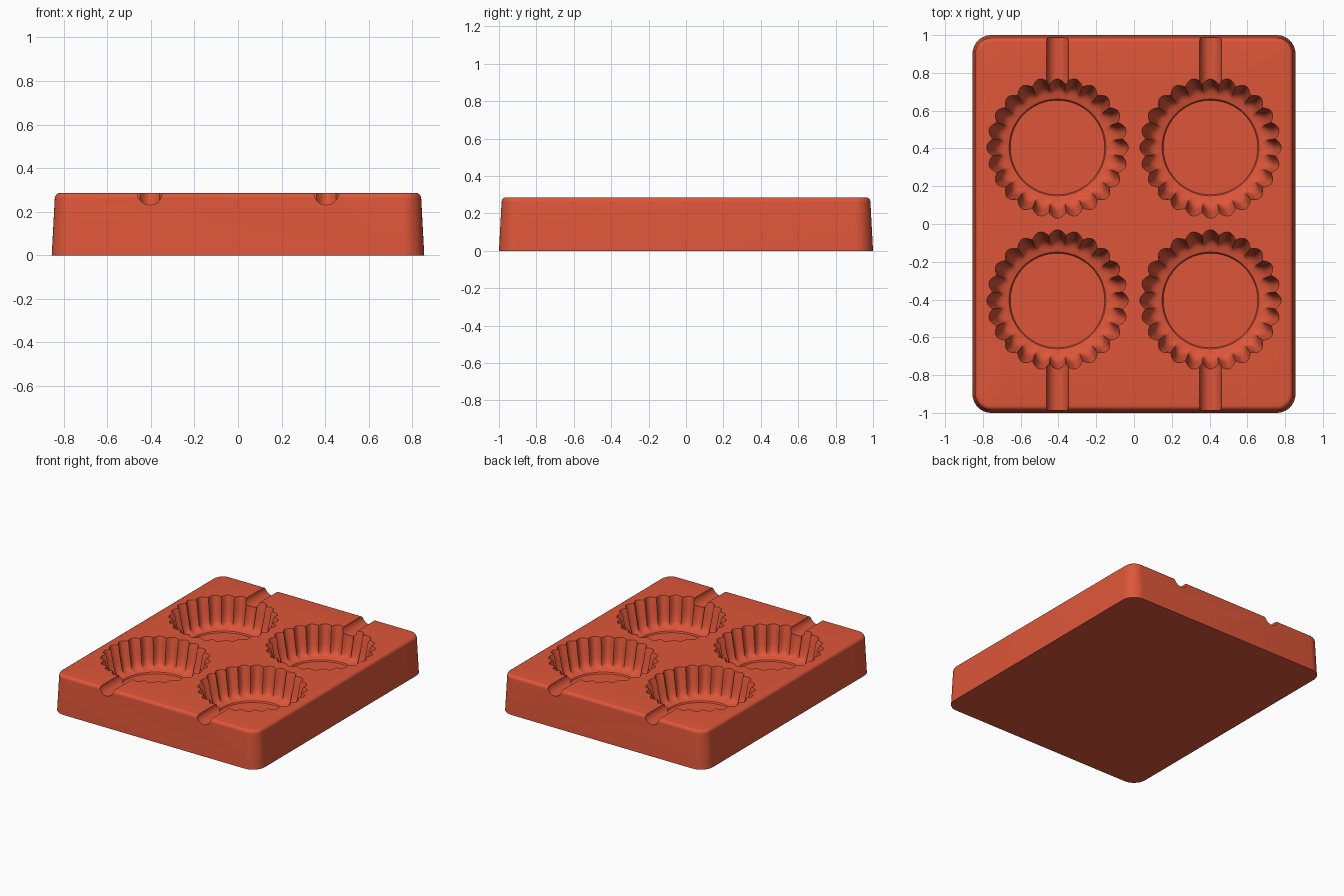
import bpy, bmesh
from math import pi, cos, sin, radians

cube = bpy.data.objects.get("Cube")
if cube:
    bpy.data.objects.remove(cube, do_unlink=True)

mat = bpy.data.materials.new("terracotta red")
mat.use_nodes = True
RED = (0.73, 0.093, 0.041, 1)
mat.diffuse_color = RED
mat.node_tree.nodes["Principled BSDF"].inputs["Base Color"].default_value = RED


def loft(name, rings):
    """Skin a stack of closed rings, bottom to top, and cap both ends."""
    bm = bmesh.new()
    loops = [[bm.verts.new(p) for p in ring] for ring in rings]
    n = len(loops[0])
    for a, b in zip(loops, loops[1:]):
        for i in range(n):
            j = (i + 1) % n
            bm.faces.new((a[i], a[j], b[j], b[i]))
    bm.faces.new(loops[0][::-1])
    bm.faces.new(loops[-1])
    bmesh.ops.recalc_face_normals(bm, faces=bm.faces)
    mesh = bpy.data.meshes.new(name)
    bm.to_mesh(mesh)
    bm.free()
    mesh.materials.append(mat)
    obj = bpy.data.objects.new(name, mesh)
    bpy.context.collection.objects.link(obj)
    return obj


def rounded_rect(hx, hy, r, z, steps=10):
    pts = []
    for q, (sx, sy) in enumerate(((1, 1), (-1, 1), (-1, -1), (1, -1))):
        for k in range(steps + 1):
            t = (q + k / steps) * pi / 2
            pts.append((sx * (hx - r) + r * cos(t), sy * (hy - r) + r * sin(t), z))
    return pts


def fluted_ring(cx, cy, r, depth, z, flutes=24, per=10):
    n = flutes * per
    pts = []
    for i in range(n):
        t = 2 * pi * i / n
        s = r - depth * (1 - abs(cos(flutes * t / 2)))
        pts.append((cx + s * cos(t), cy + s * sin(t), z))
    return pts


# Block: tapered sides and a rounded top edge
H, FILLET = 0.286, 0.025
rings = [rounded_rect(0.855, 1.0, 0.10, 0)]
for k in range(7):
    a = k / 6 * pi / 2
    inset = 0.014 + FILLET * (1 - cos(a))
    rings.append(rounded_rect(0.855 - inset, 1 - inset, 0.10 - inset,
                              H - FILLET + FILLET * sin(a)))
block = loft("baking_mould", rings)

# Cup profile: radius, flute depth, height
CUP = [(0.25, 0, 0.06), (0.256, 0, 0.07), (0.27, 0, 0.075), (0.29, 0.006, 0.078),
       (0.313, 0.015, 0.09), (0.329, 0.022, 0.11), (0.342, 0.027, 0.15),
       (0.358, 0.03, 0.21), (0.37, 0.032, 0.268), (0.375, 0.028, H), (0.38, 0.028, 0.35)]
C = 0.405
cutters = []
for sx in (-1, 1):
    for sy in (-1, 1):
        cutters.append(loft("cup_cutter", [fluted_ring(sx * C, sy * C, *p) for p in CUP]))

        # Round-bottomed channel from the cup to the outer edge
        def channel_ring(y, r=0.0575, n=16):
            arc = [(sx * C + r * cos(pi + pi * k / n), y, H + 0.003 + r * sin(pi + pi * k / n))
                   for k in range(n + 1)]
            return arc + [(sx * C + r, y, 0.36), (sx * C - r, y, 0.36)]
        cutters.append(loft("channel_cutter", [channel_ring(sy * 0.6), channel_ring(sy * 1.1)]))

for c in cutters:
    c.hide_render = True
    mod = block.modifiers.new(c.name, 'BOOLEAN')
    mod.operation = 'DIFFERENCE'
    mod.solver = 'EXACT'
    mod.object = c

# Bake the cuts and drop the cutters
bpy.context.view_layer.update()
deps = bpy.context.evaluated_depsgraph_get()
cut_mesh = bpy.data.meshes.new_from_object(block.evaluated_get(deps))
block.modifiers.clear()
block.data = cut_mesh
cut_mesh.materials.clear()
cut_mesh.materials.append(mat)
for p in cut_mesh.polygons:
    p.material_index = 0
for c in cutters:
    bpy.data.objects.remove(c, do_unlink=True)

bpy.ops.object.select_all(action='DESELECT')
block.select_set(True)
bpy.context.view_layer.objects.active = block
bpy.ops.object.shade_smooth_by_angle(angle=radians(35))
